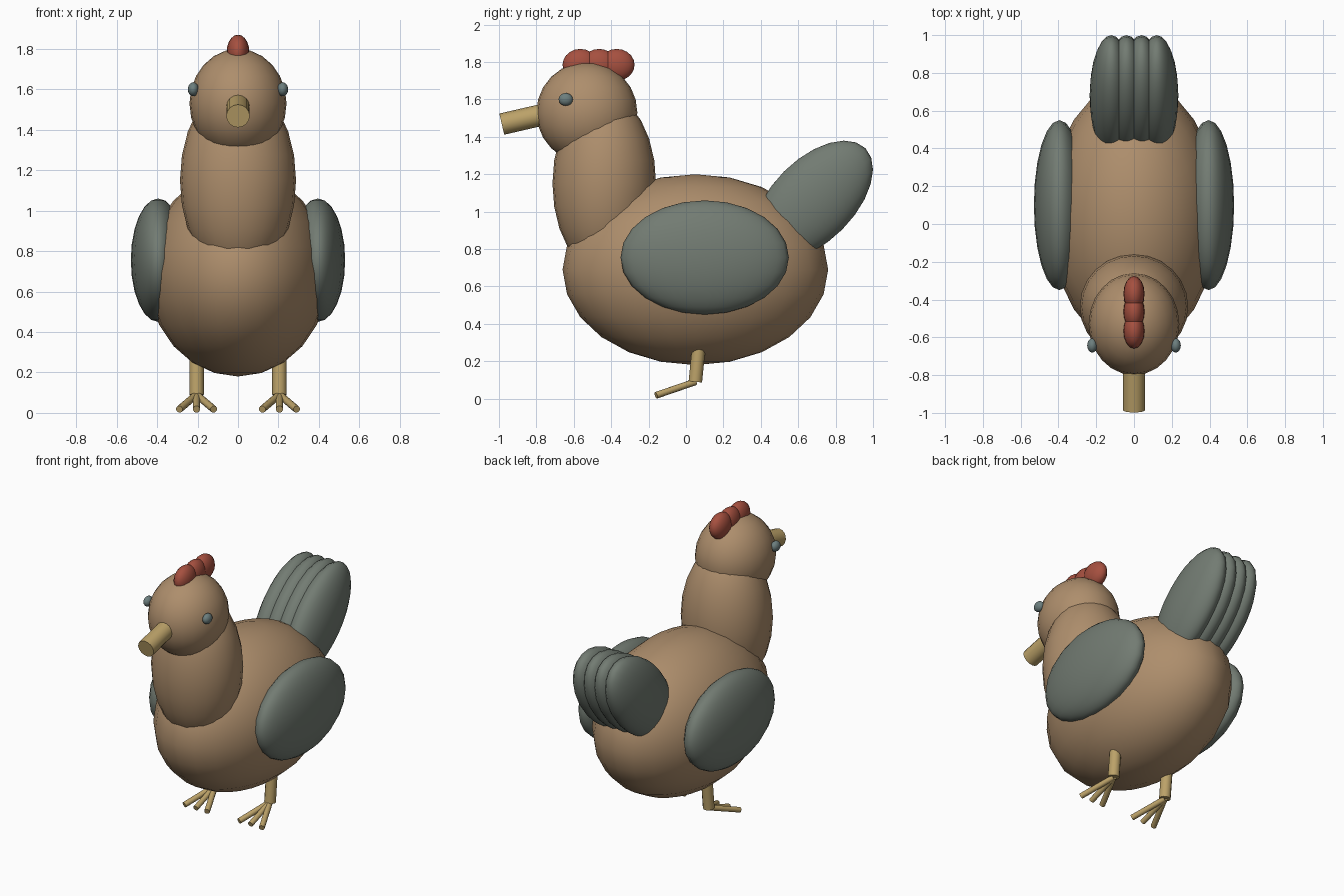
import bpy
import math
from mathutils import Vector

cube = bpy.data.objects.get("Cube")
if cube:
    bpy.data.objects.remove(cube, do_unlink=True)


def material(name, rgb):
    mat = bpy.data.materials.new(name)
    mat.use_nodes = True
    color = (*rgb, 1.0)
    mat.diffuse_color = color
    mat.node_tree.nodes["Principled BSDF"].inputs["Base Color"].default_value = color
    return mat


BROWN = material("warm brown", (0.42, 0.27, 0.15))
GREY = material("grey green feathers", (0.17, 0.20, 0.17))
RED = material("comb red", (0.38, 0.08, 0.05))
TAN = material("horn tan", (0.50, 0.36, 0.14))
SLATE = material("eye slate", (0.15, 0.21, 0.21))


def finish(name, mat):
    obj = bpy.context.object
    obj.name = name
    obj.data.materials.append(mat)
    bpy.ops.object.shade_smooth_by_angle(angle=math.radians(40))
    return obj


def ellipsoid(name, mat, center, radii, tilt=0.0, segments=24, rings=12):
    bpy.ops.mesh.primitive_uv_sphere_add(
        segments=segments, ring_count=rings, radius=1,
        location=center, rotation=(tilt, 0, 0))
    bpy.context.object.scale = radii
    return finish(name, mat)


def rod(name, mat, start, end, radius, sides=12):
    a, b = Vector(start), Vector(end)
    direction = b - a
    bpy.ops.mesh.primitive_cylinder_add(
        vertices=sides, radius=radius, depth=direction.length,
        location=(a + b) / 2,
        rotation=direction.to_track_quat("Z", "Y").to_euler())
    return finish(name, mat)


# Body, neck and head
ellipsoid("body", BROWN, (0, 0.05, 0.69), (0.45, 0.71, 0.51))
ellipsoid("neck", BROWN, (0, -0.437, 1.15), (0.287, 0.277, 0.48))
ellipsoid("head", BROWN, (0, -0.53, 1.53), (0.24, 0.27, 0.27))

# Beak, dipping slightly forward
rod("beak", TAN, (0, -0.65, 1.545), (0, -0.985, 1.468), 0.058, 16)

# Comb of three lobes
for i, y in enumerate((-0.565, -0.465, -0.37)):
    ellipsoid(f"comb_lobe_{i + 1}", RED, (0, y, 1.785), (0.056, 0.095, 0.085), 0, 16, 10)

# Tail of four overlapping upright feathers
for i in range(4):
    x = (i - 1.5) * 0.08
    ellipsoid(f"tail_feather_{i + 1}", GREY, (x, 0.68, 1.06), (0.115, 0.395, 0.22),
              math.radians(45))

# Mirrored parts: eyes, wings, legs and toes
for side, s in (("left", 1), ("right", -1)):
    ellipsoid(f"{side}_eye", SLATE, (s * 0.221, -0.643, 1.6), (0.027, 0.038, 0.034), 0, 16, 10)
    ellipsoid(f"{side}_wing", GREY, (s * 0.395, 0.1, 0.755), (0.135, 0.45, 0.305))
    ankle = Vector((s * 0.205, 0.05, 0.09))
    rod(f"{side}_leg", TAN, ankle, (s * 0.205, 0.075, 0.34), 0.036)
    for toe, spread in (("inner", -0.085), ("middle", 0), ("outer", 0.085)):
        tip = (s * (0.205 + spread), -0.16, 0.018)
        rod(f"{side}_{toe}_toe", TAN, ankle, tip, 0.018, 10)
